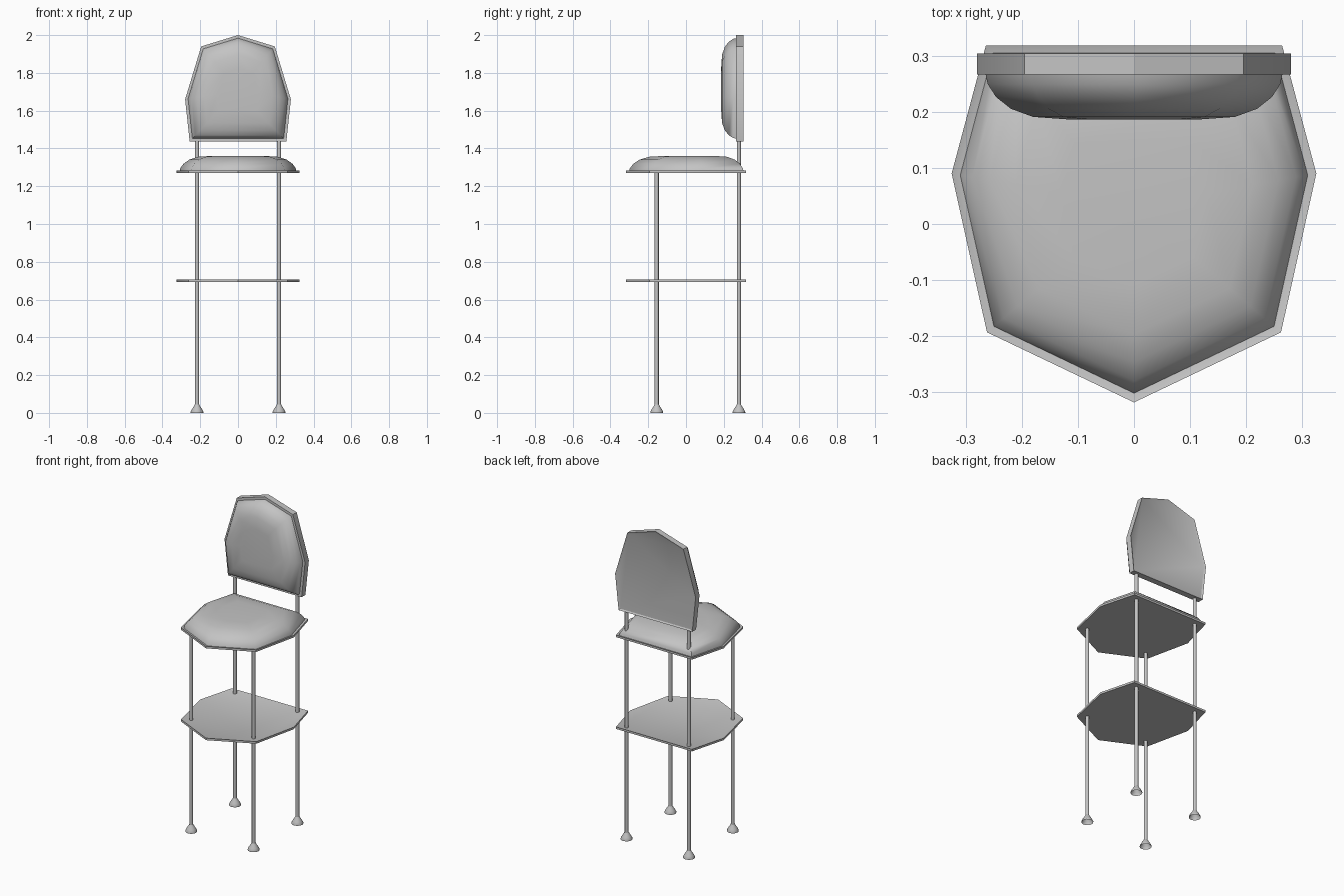
import bpy, bmesh
from math import radians
from mathutils import Matrix, Vector

cube = bpy.data.objects.get("Cube")
if cube:
    bpy.data.objects.remove(cube, do_unlink=True)

grey = bpy.data.materials.new("plain grey")
grey.use_nodes = True
colour = (0.55, 0.55, 0.55, 1)
grey.diffuse_color = colour
grey.node_tree.nodes["Principled BSDF"].inputs["Base Color"].default_value = colour


def finish(bm, name, matrix=Matrix(), angle=30):
    bmesh.ops.recalc_face_normals(bm, faces=bm.faces)
    mesh = bpy.data.meshes.new(name)
    bm.to_mesh(mesh)
    bm.free()
    mesh.transform(matrix)
    mesh.materials.append(grey)
    obj = bpy.data.objects.new(name, mesh)
    bpy.context.collection.objects.link(obj)
    bpy.context.view_layer.objects.active = obj
    for other in bpy.context.selected_objects:
        other.select_set(False)
    obj.select_set(True)
    bpy.ops.object.shade_smooth_by_angle(angle=radians(angle))
    return obj


def heptagon(half):
    """Mirror a half outline whose first point lies on the centre line."""
    return half + [(-x, y) for x, y in reversed(half[1:])]


def panel(name, outline, thick, lip, depth, matrix, recess_top=True):
    """Flat board with a thin raised lip round one face."""
    bm = bmesh.new()
    face = bm.faces.new([bm.verts.new((x, y, 0)) for x, y in outline])
    ext = bmesh.ops.extrude_face_region(bm, geom=[face])["geom"]
    for v in ext:
        if isinstance(v, bmesh.types.BMVert):
            v.co.z = thick
    bmesh.ops.recalc_face_normals(bm, faces=bm.faces)
    z = thick if recess_top else 0
    field = [f for f in bm.faces if all(abs(v.co.z - z) < 1e-6 for v in f.verts)]
    bmesh.ops.inset_region(bm, faces=field, thickness=lip)
    inner = [v for f in field for v in f.verts]
    bmesh.ops.translate(bm, verts=inner, vec=(0, 0, -depth if recess_top else depth))
    return finish(bm, name, matrix)


# Fraction of outline and fraction of height for each ring of the padding
PAD = [(1, 0), (0.985, 0.22), (0.93, 0.5), (0.83, 0.76), (0.68, 0.94), (0.42, 1)]


def cushion(name, outline, centre, size, height, matrix):
    """Domed pad made of shrinking rings of the outline."""
    bm = bmesh.new()
    c = Vector(centre)
    rings = []
    for s, h in PAD:
        rings.append([bm.verts.new((*(c + (Vector(p) - c) * s * size), h * height))
                      for p in outline])
    n = len(outline)
    for a, b in zip(rings, rings[1:]):
        for i in range(n):
            j = (i + 1) % n
            bm.faces.new((a[i], a[j], b[j], b[i]))
    bm.faces.new(rings[-1])
    bm.faces.new(rings[0][::-1])
    return finish(bm, name, matrix, 60)


def lathe(name, profile, x, y, sides=16):
    """Stack of rings (radius, z) capped at both ends."""
    bm = bmesh.new()
    for (r1, z1), (r2, z2) in zip(profile, profile[1:]):
        bmesh.ops.create_cone(bm, segments=sides, radius1=r1, radius2=r2, depth=z2 - z1,
                              matrix=Matrix.Translation((x, y, (z1 + z2) / 2)))
    bmesh.ops.remove_doubles(bm, verts=bm.verts, dist=1e-5)
    return finish(bm, name, angle=40)


# Seat and footrest boards share one outline
seat = heptagon([(0, -0.318), (0.262, -0.193), (0.325, 0.09), (0.264, 0.318)])
for name, z in (("seat_board", 1.27), ("footrest_shelf", 0.693)):
    panel(name, seat, 0.013, 0.012, 0.004, Matrix.Translation((0, 0, z)))
cushion("seat_cushion", seat, (0, 0.03), 0.955, 0.085, Matrix.Translation((0, 0, 1.276)))

# Backrest, drawn flat and stood up so its front faces -y
back = heptagon([(0, 2.0), (0.195, 1.94), (0.28, 1.66), (0.256, 1.437)])
stand = Matrix.Translation((0, 0.304, 0)) @ Matrix.Rotation(radians(90), 4, "X")
panel("backrest_frame", back, 0.038, 0.012, 0.006, stand, recess_top=False)
cushion("backrest_cushion", back, (0, 1.71), 0.945, 0.081,
        Matrix.Translation((0, -0.037, 0)) @ stand)

# Legs with flared feet; the rear pair carries on up to the backrest
for side, x in (("right", -0.217), ("left", 0.217)):
    for end, y, top in (("front", -0.155, 1.275), ("rear", 0.28, 1.46)):
        lathe(f"{end}_{side}_leg", [(0.011, 0.03), (0.011, top)], x, y, 12)
        lathe(f"{end}_{side}_foot",
              [(0.034, 0), (0.034, 0.005), (0.027, 0.019), (0.016, 0.036), (0.012, 0.044)], x, y)
